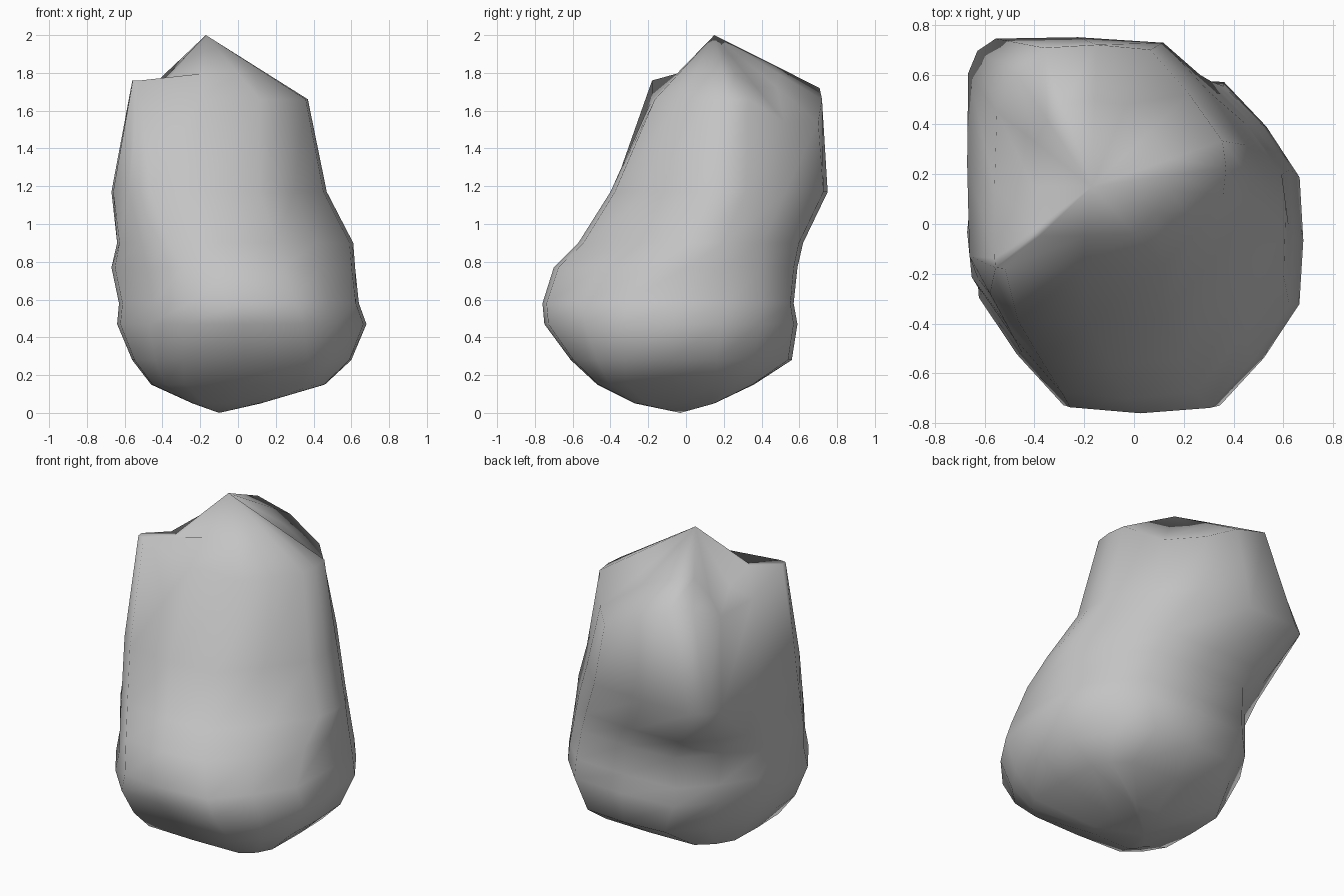
import bpy
import bmesh
from mathutils import Vector

cube = bpy.data.objects.get("Cube")
if cube:
    bpy.data.objects.remove(cube, do_unlink=True)

# Stone colour
stone = bpy.data.materials.new("stone_grey")
stone.use_nodes = True
grey = (0.55, 0.55, 0.55, 1)
stone.diffuse_color = grey
stone.node_tree.nodes["Principled BSDF"].inputs["Base Color"].default_value = grey

# Each layer: height, then the reach along eight directions around the boulder
A, B = .8, .6
DIRECTIONS = [(1, 0), (A, B), (0, 1), (-A, B), (-1, 0), (-A, -B), (0, -1), (A, -B)]
LAYERS = [
    (.05, .12, .18, .15, .25, .24, .32, .27, .23),
    (.15, .46, .48, .36, .48, .46, .53, .47, .57),
    (.28, .60, .58, .56, .53, .56, .62, .61, .68),
    (.47, .68, .66, .59, .62, .64, .69, .75, .74),
    (.58, .64, .65, .57, .62, .63, .67, .76, .71),
    (.77, .62, .62, .59, .62, .67, .66, .70, .62),
    (.90, .61, .60, .62, .71, .64, .65, .57, .51),
    (1.17, .47, .56, .75, .92, .67, .63, .40, .34),
    (1.66, .37, .49, .72, .73, .56, .55, .18, .22),
]
PEAK = Vector((-.17, .15, 2))
FOOT = Vector((-.1, -.03, 0))


def outline(layer):
    """Rounded polygon that just reaches the given distances."""
    z, *reach = layer
    corners = []
    for i in range(len(reach)):
        j = (i + 1) % len(reach)
        (a, b), (c, d) = DIRECTIONS[i], DIRECTIONS[j]
        det = a * d - b * c
        x = (reach[i] * d - reach[j] * b) / det
        y = (a * reach[j] - c * reach[i]) / det
        corners.append(Vector((x, y, z)))
    middles = [(corners[i - 1] + corners[i]) / 2 for i in range(len(corners))]
    points = []
    for i, corner in enumerate(corners):
        chord = (middles[i] + middles[(i + 1) % len(middles)]) / 2
        points += [middles[i], corner.lerp(chord, .2)]
    return points


def bridge(bm, low, high):
    for i in range(len(low)):
        j = (i + 1) % len(low)
        bm.faces.new((low[i], low[j], high[j], high[i]))


def fan(bm, ring, point):
    tip = bm.verts.new(point)
    for i in range(len(ring)):
        bm.faces.new((ring[i - 1], ring[i], tip))


# Stack of outlines; the top one rises at two corners and sags at the back
rings = [outline(layer) for layer in LAYERS]
for p in rings[-1]:
    if p.x < -.4 and p.y < 0:
        p.z += .1
    elif p.y > .5 and p.x < -.2:
        p.z += .06
    elif p.y > .4 and p.x > 0:
        p.z -= .12

# Crown between the top outline and the peak, dipping on one side
crown = [p.lerp(PEAK, .4) for p in rings[-1]]
for p in crown:
    if p.x < -.3 and p.y < .4:
        p.z -= .1
rings.append(crown)

# Boulder body
bm = bmesh.new()
loops = [[bm.verts.new(p) for p in ring] for ring in rings]
for low, high in zip(loops, loops[1:]):
    bridge(bm, low, high)
fan(bm, loops[0], FOOT)
fan(bm, loops[-1], PEAK)
bmesh.ops.recalc_face_normals(bm, faces=bm.faces)
for face in bm.faces:
    face.smooth = True
mesh = bpy.data.meshes.new("boulder")
bm.to_mesh(mesh)
bm.free()
mesh.materials.append(stone)
boulder = bpy.data.objects.new("boulder", mesh)
bpy.context.collection.objects.link(boulder)
